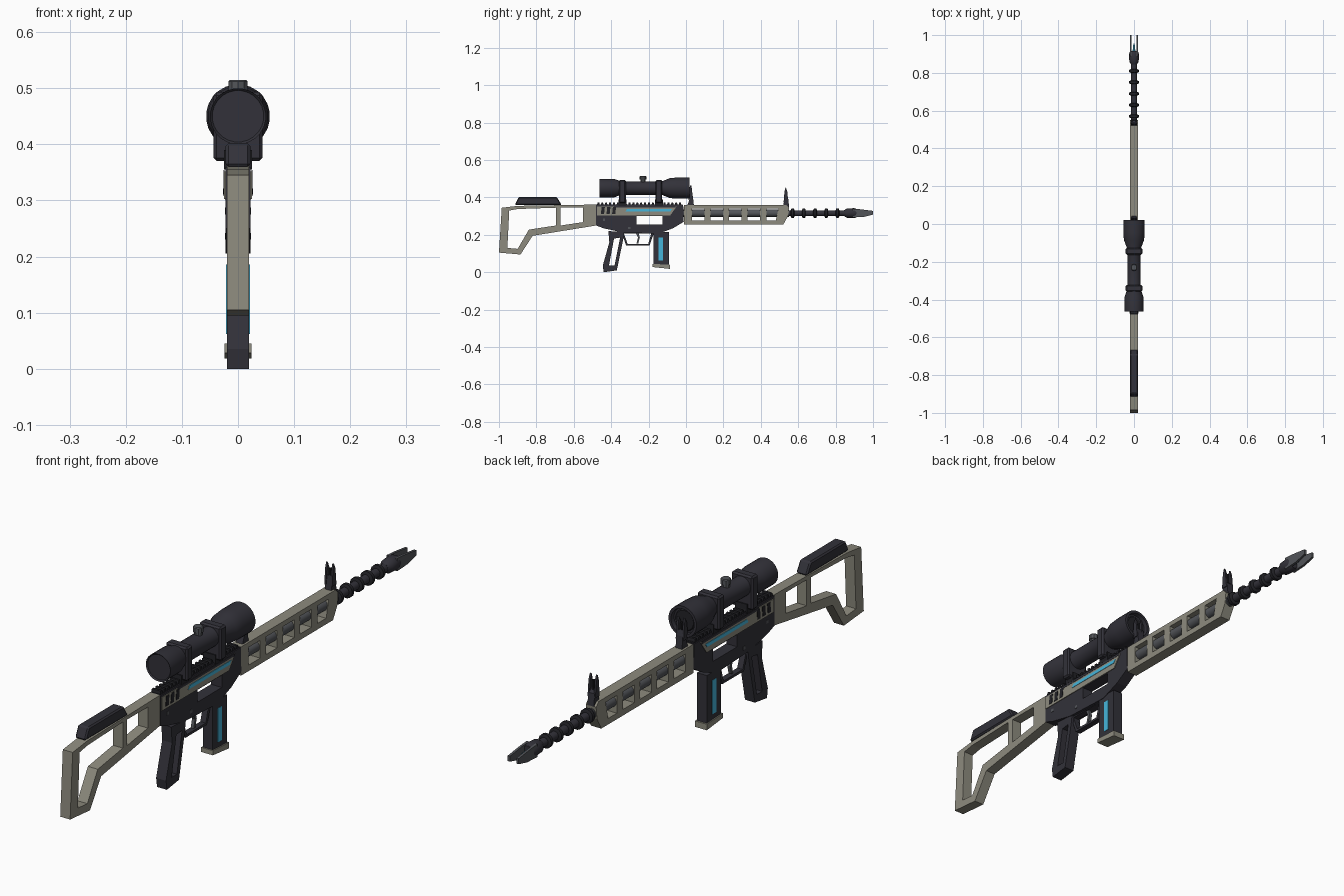
import bpy, bmesh, math
from mathutils import Matrix

def material(name, col):
    m = bpy.data.materials.new(name)
    m.diffuse_color = (*col, 1)
    return m

TAN = material("warm grey", (0.27, 0.26, 0.21))
DARK = material("charcoal", (0.032, 0.031, 0.041))
BLACK = material("near black", (0.016, 0.016, 0.02))
STEEL = material("steel grey", (0.085, 0.09, 0.10))
BLUE = material("bright blue", (0.06, 0.46, 0.70))

# maps a (y, z) drawing plus thickness to world axes
SIDE = Matrix(((0, 0, 1, 0), (1, 0, 0, 0), (0, 1, 0, 0), (0, 0, 0, 1)))

def add(name, mesh, mat):
    mesh.materials.clear()
    mesh.materials.append(mat)
    ob = bpy.data.objects.new(name, mesh)
    bpy.context.collection.objects.link(ob)
    return ob

def plate(name, outline, mat, half, holes=(), x=0.0, bevel=0.0):
    """Side profile in (y, z) with optional holes, extruded across x."""
    cu = bpy.data.curves.new(name, 'CURVE')
    cu.dimensions, cu.fill_mode, cu.extrude = '2D', 'BOTH', half
    for pts in (outline, *holes):
        sp = cu.splines.new('POLY')
        sp.points.add(len(pts) - 1)
        for p, (y, z) in zip(sp.points, pts):
            p.co = (y, z, 0, 1)
        sp.use_cyclic_u = True
    tmp = bpy.data.objects.new("tmp", cu)
    bpy.context.collection.objects.link(tmp)
    dg = bpy.context.evaluated_depsgraph_get()
    mesh = bpy.data.meshes.new_from_object(tmp.evaluated_get(dg))
    bpy.data.objects.remove(tmp)
    mesh.transform(Matrix.Translation((x, 0, 0)) @ SIDE)
    bm = bmesh.new()
    bm.from_mesh(mesh)
    bmesh.ops.remove_doubles(bm, verts=bm.verts, dist=1e-5)
    if bevel:
        bmesh.ops.dissolve_limit(bm, angle_limit=0.02, verts=bm.verts, edges=bm.edges)
    bmesh.ops.recalc_face_normals(bm, faces=bm.faces)
    for f in bm.faces:
        f.smooth = False
    bm.to_mesh(mesh)
    bm.free()
    ob = add(name, mesh, mat)
    if bevel:
        mod = ob.modifiers.new("chamfer", 'BEVEL')
        mod.width, mod.segments = bevel, 1
    return ob

def rect(y0, y1, z0, z1, lean=0.0):
    return [(y0, z0), (y1, z0), (y1 + lean, z1), (y0 + lean, z1)]

def lathe(name, profile, mat, z=0.0, y=0.0, n=20, vertical=False):
    """Closed turned part; profile is (position along axis, radius)."""
    bm = bmesh.new()
    rings = []
    for a, r in profile:
        ring = []
        for i in range(n):
            t = 2 * math.pi * (i + 0.5) / n
            u, v = r * math.cos(t), r * math.sin(t)
            ring.append(bm.verts.new((u, y + v, a) if vertical else (u, a, z + v)))
        rings.append(ring)
    for p, q in zip(rings, rings[1:]):
        for i in range(n):
            bm.faces.new((p[i], p[(i + 1) % n], q[(i + 1) % n], q[i]))
    bm.faces.new(rings[0])
    bm.faces.new(rings[-1])
    bmesh.ops.recalc_face_normals(bm, faces=bm.faces)
    mesh = bpy.data.meshes.new(name)
    bm.to_mesh(mesh)
    bm.free()
    ob = add(name, mesh, mat)
    bpy.ops.object.select_all(action='DESELECT')
    ob.select_set(True)
    bpy.context.view_layer.objects.active = ob
    bpy.ops.object.shade_smooth_by_angle(angle=math.radians(30))
    return ob

# shoulder stock with two openings, and cheek pad
plate("stock", [(-1.0, 0.105), (-0.985, 0.345), (-0.9, 0.355), (-0.48, 0.362), (-0.48, 0.25),
                (-0.82, 0.195), (-0.885, 0.095)], TAN, 0.02,
      [[(-0.955, 0.13), (-0.945, 0.33), (-0.90, 0.338), (-0.695, 0.345), (-0.695, 0.25),
        (-0.84, 0.228), (-0.90, 0.125)],
       [(-0.67, 0.25), (-0.67, 0.345), (-0.55, 0.345), (-0.55, 0.268)]])
plate("cheek_pad", [(-0.915, 0.36), (-0.895, 0.402), (-0.69, 0.402), (-0.665, 0.36)],
      DARK, 0.022, bevel=0.005)

# receiver body with a window
plate("receiver", [(-0.48, 0.36), (-0.015, 0.36), (-0.012, 0.27), (-0.07, 0.235), (-0.15, 0.205),
                   (-0.34, 0.213), (-0.44, 0.235), (-0.48, 0.25)], DARK, 0.022,
      [[(-0.265, 0.255), (-0.265, 0.30), (-0.125, 0.30), (-0.125, 0.255)]])
for s in (-1, 1):
    plate("side_panel", [(-0.475, 0.303), (-0.475, 0.352), (-0.05, 0.352), (-0.085, 0.303)],
          TAN, 0.0015, x=s * 0.0232)
    plate("panel_top_trim", rect(-0.385, -0.055, 0.345, 0.354), DARK, 0.001, x=s * 0.0248)
    plate("glow_stripe", rect(-0.325, -0.085, 0.324, 0.337, 0.01), BLUE, 0.001, x=s * 0.0252)
    for i in range(3):
        y = -0.455 + 0.03 * i
        plate("panel_slot", rect(y, y + 0.017, 0.312, 0.348, 0.004), BLACK, 0.001, x=s * 0.0252)
    # receiver pins
    for y, z in ((-0.445, 0.275), (-0.31, 0.23)):
        plate("pin", rect(y, y + 0.012, z, z + 0.012), STEEL, 0.001, x=s * 0.0225)

# toothed top rail
teeth = [(-0.48, 0.352), (-0.48, 0.362)]
for i in range(22):
    y = -0.475 + 0.0208 * i
    teeth += [(y, 0.362), (y + 0.002, 0.373), (y + 0.011, 0.373), (y + 0.013, 0.362)]
plate("top_rail", teeth + [(-0.018, 0.362), (-0.018, 0.352)], BLACK, 0.018)

# handguard with five windows
windows = [rect(0.032 + 0.099 * i, 0.098 + 0.099 * i, 0.277, 0.342) for i in range(5)]
windows[-1] = [(0.43, 0.277), (0.48, 0.277), (0.495, 0.342), (0.43, 0.342)]
plate("handguard", [(-0.012, 0.255), (-0.012, 0.36), (0.535, 0.36), (0.55, 0.345),
                    (0.545, 0.30), (0.52, 0.255)], TAN, 0.021, windows)

# barrel, cooling rings and forked muzzle
Z = 0.316
lathe("inner_barrel", [(-0.02, 0.0195), (0.55, 0.0195)], STEEL, Z)
lathe("outer_barrel", [(0.53, 0.0155), (0.88, 0.0155)], DARK, Z)
for i in range(5):
    y = 0.57 + 0.06 * i
    lathe("cooling_ring", [(y - 0.010, 0.017), (y - 0.006, 0.026), (y + 0.006, 0.026),
                           (y + 0.010, 0.017)], BLACK, Z, n=16)
lathe("muzzle_collar", [(0.845, 0.016), (0.86, 0.025), (0.90, 0.027), (0.915, 0.021)], DARK, Z)
for s in (-1, 1):
    plate("muzzle_prong", [(0.89, 0.293), (0.89, 0.340), (0.93, 0.337), (1.0, 0.328),
                           (1.0, 0.308), (0.95, 0.296)], STEEL, 0.0045, x=s * 0.0175)
lathe("muzzle_emitter", [(0.91, 0.008), (0.94, 0.006), (0.955, 0.002)], BLUE, Z, n=8)

# flip-up sights: base, post and two ears, the rear one reversed
for name, y, z, d in (("front_sight", 0.535, 0.355, 1), ("rear_sight", 0.025, 0.37, -1)):
    plate(name + "_base", [(y - 0.017, z - 0.01), (y + 0.017, z - 0.01), (y + 0.012, z + 0.035),
                           (y - 0.006 * d, z + 0.055)], DARK, 0.013)
    for s in (-1, 1):
        plate(name + "_ear", [(y - 0.013, z + 0.02), (y + 0.012, z + 0.02), (y + 0.006, z + 0.08),
                              (y - 0.002 * d, z + 0.10), (y - 0.008, z + 0.08)],
              DARK, 0.0035, x=s * 0.0125)
    plate(name + "_post", rect(y - 0.004, y + 0.004, z, z + 0.08), BLACK, 0.003)

# telescopic sight, turned, with hollow front end
lathe("scope", [(-0.457, 0.046), (-0.462, 0.050), (-0.385, 0.050), (-0.345, 0.036),
                (-0.13, 0.036), (-0.085, 0.054), (-0.045, 0.057), (0.02, 0.057),
                (0.02, 0.047), (0.005, 0.045)], DARK, 0.45, n=24)
lathe("scope_lens", [(0.004, 0.040), (0.008, 0.036)], BLACK, 0.45, n=24)
lathe("scope_knob", [(0.48, 0.014), (0.495, 0.014), (0.495, 0.018), (0.512, 0.018),
                     (0.515, 0.015)], STEEL, y=-0.23, n=10, vertical=True)
for y in (-0.34, -0.145):
    plate("scope_mount", rect(y - 0.018, y + 0.018, 0.37, 0.493), DARK, 0.044, bevel=0.006)
    plate("mount_foot", rect(y - 0.022, y + 0.022, 0.355, 0.39), BLACK, 0.025)

# slotted pistol grip
plate("grip", [(-0.415, 0.22), (-0.33, 0.215), (-0.335, 0.18), (-0.37, 0.01), (-0.44, 0.0),
               (-0.445, 0.035), (-0.41, 0.16)], DARK, 0.02,
      [[(-0.385, 0.18), (-0.352, 0.185), (-0.382, 0.035), (-0.412, 0.035)]])

# trigger guard and trigger
plate("trigger_guard", [(-0.345, 0.215), (-0.32, 0.142), (-0.195, 0.142), (-0.17, 0.215)],
      DARK, 0.011, [[(-0.332, 0.207), (-0.312, 0.151), (-0.202, 0.151), (-0.186, 0.207)]])
plate("trigger", [(-0.27, 0.215), (-0.255, 0.215), (-0.247, 0.185), (-0.255, 0.155),
                  (-0.265, 0.153), (-0.257, 0.185)], STEEL, 0.006)

# magazine with glowing side strips and a base plate
plate("magazine", rect(-0.175, -0.092, 0.035, 0.215), DARK, 0.02)
plate("magazine_base", [(-0.18, 0.028), (-0.18, 0.045), (-0.086, 0.04), (-0.086, 0.018)],
      TAN, 0.024)
for s in (-1, 1):
    plate("magazine_strip", rect(-0.146, -0.122, 0.062, 0.186), BLUE, 0.001, x=s * 0.0203)
